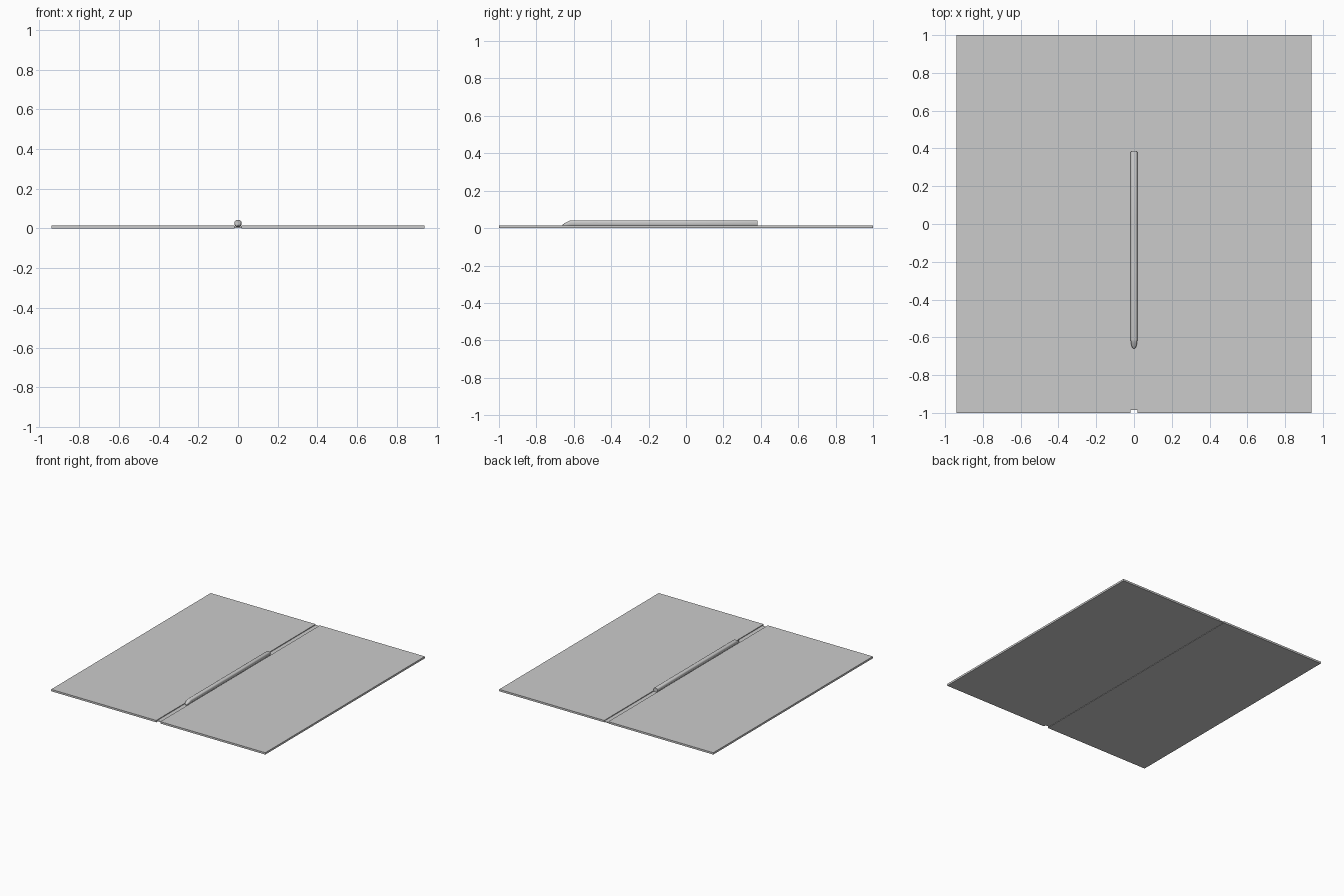
import bpy, bmesh, math

if "Cube" in bpy.data.objects:
    bpy.data.objects.remove(bpy.data.objects["Cube"])


def finish(bm, name, smooth=False):
    bmesh.ops.recalc_face_normals(bm, faces=bm.faces)
    me = bpy.data.meshes.new(name)
    bm.to_mesh(me)
    bm.free()
    ob = bpy.data.objects.new(name, me)
    bpy.context.collection.objects.link(ob)
    if smooth:
        bpy.ops.object.select_all(action='DESELECT')
        ob.select_set(True)
        bpy.context.view_layer.objects.active = ob
        bpy.ops.object.shade_smooth_by_angle(angle=math.radians(35))
    return ob


def box(name, x0, x1, y0, y1, z0, z1):
    bm = bmesh.new()
    bmesh.ops.create_cube(bm, size=1)
    for v in bm.verts:
        v.co = ((x0 + x1) / 2 + v.co.x * (x1 - x0),
                (y0 + y1) / 2 + v.co.y * (y1 - y0),
                (z0 + z1) / 2 + v.co.z * (z1 - z0))
    return finish(bm, name)


def ring(bm, y, half_w, z0, z1, n=32):
    # rounded-square cross-section across the pen
    verts = []
    for i in range(n):
        a = 2 * math.pi * i / n
        c, s = math.cos(a), math.sin(a)
        x = half_w * math.copysign(abs(c) ** 0.7, c)
        z = (z0 + z1) / 2 + (z1 - z0) / 2 * math.copysign(abs(s) ** 0.7, s)
        verts.append(bm.verts.new((x, y, z)))
    return verts


def loft(name, sections):
    bm = bmesh.new()
    rings = [ring(bm, *s) for s in sections]
    for a, b in zip(rings, rings[1:]):
        for i in range(len(a)):
            j = (i + 1) % len(a)
            bm.faces.new((a[i], a[j], b[j], b[i]))
    bm.faces.new(rings[0])
    bm.faces.new(rings[-1])
    return finish(bm, name, True)


# Two flat leaves, either side of the centre gutter
for side, name in ((-1, "left_leaf"), (1, "right_leaf")):
    xs = sorted((side * 0.018, side * 0.94))
    box(name, xs[0], xs[1], -1, 1, 0, 0.015)

# Recessed hinge strip, stopping short at the front
box("hinge_strip", -0.018, 0.018, -0.985, 1, 0.003, 0.009)

# Pen lying in the gutter, in three barrel segments
W, B, T = 0.0175, 0.009, 0.042
loft("pen_rear_barrel", [(0.383, W * 0.93, B + 0.001, T - 0.001),
                         (0.380, W, B, T), (0.0, W, B, T)])
loft("pen_middle_barrel", [(0.0, W, B, T), (-0.24, W, B, T)])

# Front segment with a sloping wedge tip, rounded from above
tip = [(-0.24, W, B, T), (-0.612, W, B, T), (-0.622, W * 0.98, B, 0.0395),
       (-0.635, W * 0.88, B, 0.033), (-0.647, W * 0.70, B, 0.027),
       (-0.655, W * 0.48, B, 0.022), (-0.660, W * 0.2, B + 0.002, 0.018)]
loft("pen_front_barrel", tip)

# Small side button
box("pen_button", 0.0165, 0.0178, -0.50, -0.47, 0.023, 0.029)
